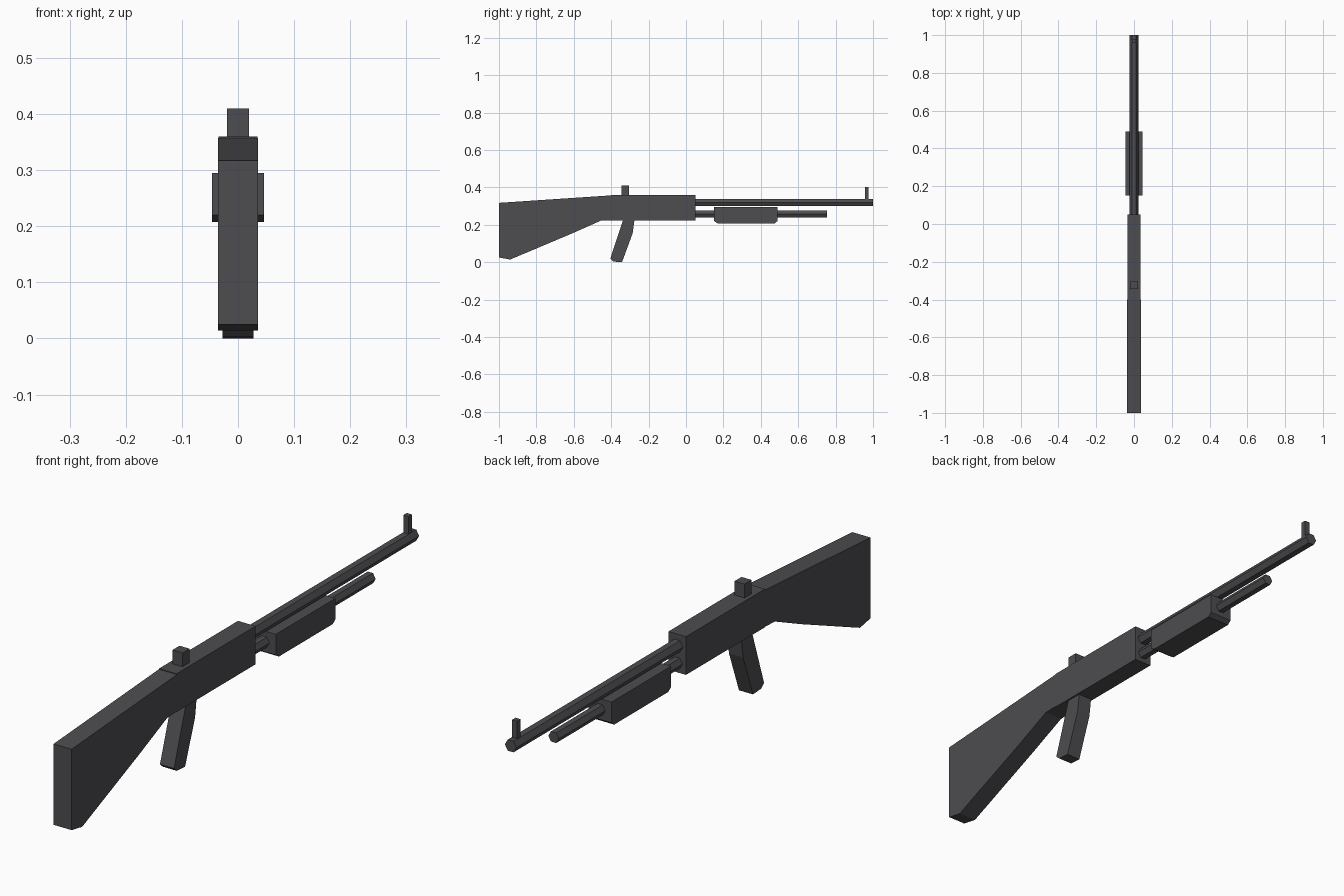
import bpy, bmesh, math

if "Cube" in bpy.data.objects:
    bpy.data.objects.remove(bpy.data.objects["Cube"])

dark = bpy.data.materials.new("dark_grey")
dark.diffuse_color = (0.075, 0.073, 0.08, 1)
dark.use_nodes = True
dark.node_tree.nodes["Principled BSDF"].inputs["Base Color"].default_value = dark.diffuse_color


def finish(name, bm):
    bmesh.ops.recalc_face_normals(bm, faces=bm.faces)
    mesh = bpy.data.meshes.new(name)
    bm.to_mesh(mesh)
    bm.free()
    mesh.materials.append(dark)
    obj = bpy.data.objects.new(name, mesh)
    bpy.context.collection.objects.link(obj)
    return obj


def slab(name, profile, half):
    """Side profile of (y, z) points, extruded across x."""
    bm = bmesh.new()
    face = bm.faces.new([bm.verts.new((-half, y, z)) for y, z in profile])
    out = bmesh.ops.extrude_face_region(bm, geom=[face])
    for v in out["geom"]:
        if isinstance(v, bmesh.types.BMVert):
            v.co.x = half
    return finish(name, bm)


def block(name, half, y0, y1, z0, z1):
    return slab(name, [(y0, z0), (y1, z0), (y1, z1), (y0, z1)], half)


def hex_tube(name, radius, y0, y1, z):
    """Six-sided rod along y with flats on top and bottom."""
    bm = bmesh.new()
    rings = [[bm.verts.new((radius * math.cos(i * math.pi / 3), y,
                            z + radius * math.sin(i * math.pi / 3)))
              for i in range(6)] for y in (y0, y1)]
    for ring in rings:
        bm.faces.new(ring)
    for i in range(6):
        j = (i + 1) % 6
        bm.faces.new((rings[0][i], rings[0][j], rings[1][j], rings[1][i]))
    return finish(name, bm)


# Shoulder stock, tapering towards the receiver
slab("stock", [(-1, 0.317), (-0.4, 0.357), (-0.4, 0.224), (-0.455, 0.222),
               (-0.61, 0.153), (-0.94, 0.014), (-1, 0.025)], 0.036)

# Receiver body
block("receiver", 0.035, -0.4, 0.05, 0.222, 0.36)

# Slanted hand grip, its top buried in the receiver
slab("grip", [(-0.335, 0.23), (-0.405, 0.018), (-0.388, 0.003), (-0.342, 0.0),
              (-0.285, 0.155), (-0.275, 0.23)], 0.028)

# Barrel and the shorter tube below it
hex_tube("barrel", 0.023, 0.04, 1.0, 0.319)
hex_tube("lower_tube", 0.021, 0.04, 0.755, 0.257)

# Sliding fore-end with bevelled lower ends
slab("fore_end", [(0.15, 0.295), (0.15, 0.22), (0.168, 0.208), (0.475, 0.208),
                  (0.49, 0.22), (0.49, 0.295)], 0.046)

# Sights
block("rear_sight", 0.02, -0.345, -0.305, 0.355, 0.41)
block("front_sight", 0.01, 0.957, 0.977, 0.33, 0.402)
